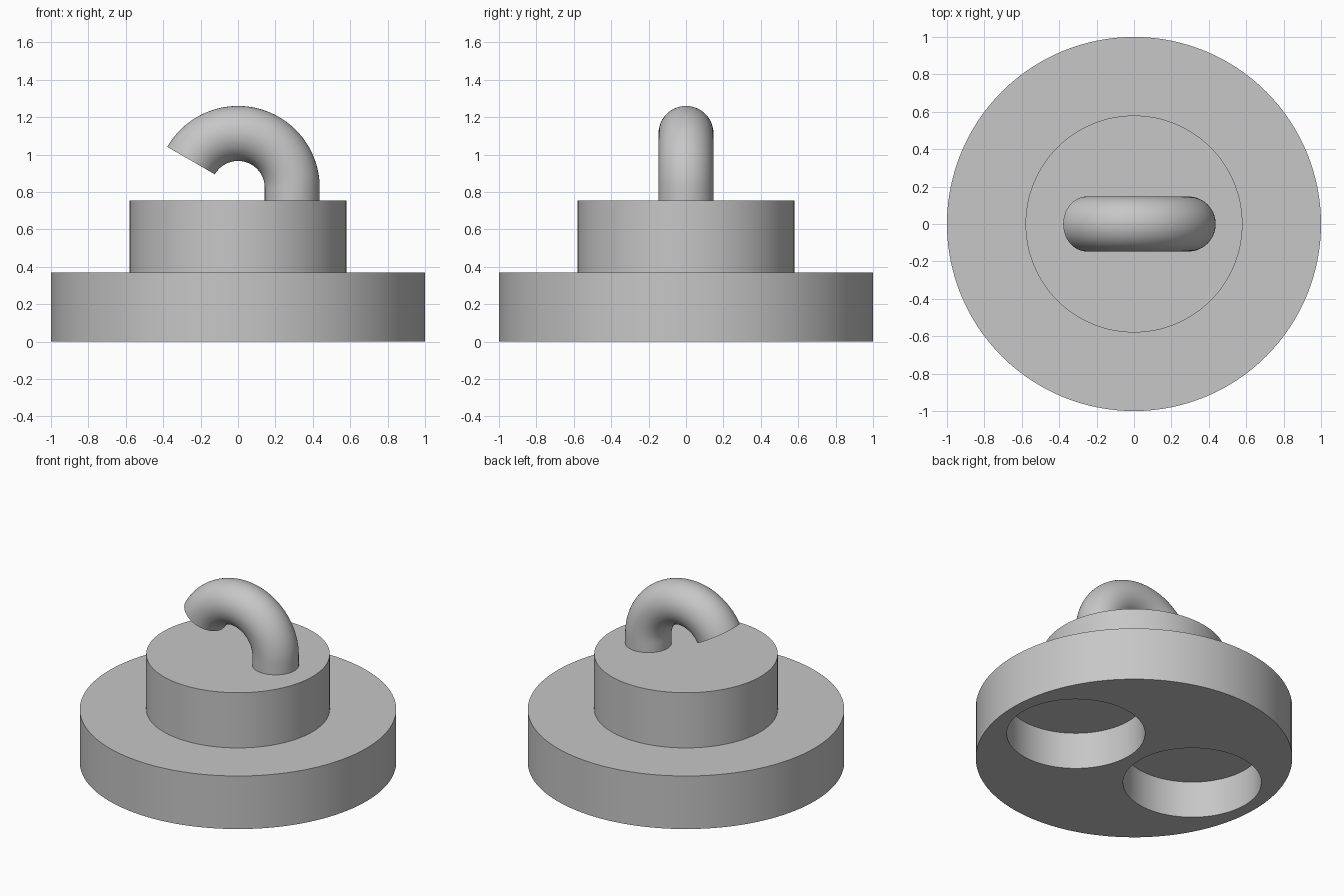
import bpy
import bmesh
from math import cos, sin, pi, radians
from mathutils import Vector, Matrix

default_cube = bpy.data.objects.get("Cube")
if default_cube:
    bpy.data.objects.remove(default_cube, do_unlink=True)

BASE_R, BASE_TOP = 1.0, 0.37
STEP_R, STEP_TOP = 0.58, 0.755
POCKET_R, POCKET_X, POCKET_DEPTH = 0.437, 0.48, 0.256
HOOK_R, TUBE_R, HOOK_Z, HOOK_ARC = 0.29, 0.147, 0.823, 150
SIDES = 128

# Single grey material
grey = bpy.data.materials.new("light_grey")
grey.use_nodes = True
colour = (0.57, 0.57, 0.57, 1)
grey.diffuse_color = colour
grey.node_tree.nodes["Principled BSDF"].inputs["Base Color"].default_value = colour


def finish_mesh(name, bm):
    bmesh.ops.recalc_face_normals(bm, faces=bm.faces)
    mesh = bpy.data.meshes.new(name)
    bm.to_mesh(mesh)
    bm.free()
    obj = bpy.data.objects.new(name, mesh)
    bpy.context.collection.objects.link(obj)
    mesh.materials.append(grey)
    return obj


def select_only(obj):
    bpy.ops.object.select_all(action='DESELECT')
    obj.select_set(True)
    bpy.context.view_layer.objects.active = obj


def smooth(obj):
    select_only(obj)
    bpy.ops.object.shade_smooth_by_angle(angle=radians(30))


def ring_stack(name, rings, cap_start=True):
    """Skin a list of vertex rings and cap the ends."""
    bm = bmesh.new()
    loops = [[bm.verts.new(p) for p in ring] for ring in rings]
    for a, b in zip(loops, loops[1:]):
        n = len(a)
        for i in range(n):
            j = (i + 1) % n
            bm.faces.new((a[i], a[j], b[j], b[i]))
    if cap_start:
        bm.faces.new(loops[0])
    bm.faces.new(loops[-1])
    return finish_mesh(name, bm)


def circle(radius, z, x=0.0, sides=SIDES):
    return [Vector((x + radius * cos(2 * pi * i / sides),
                    radius * sin(2 * pi * i / sides), z)) for i in range(sides)]


# Stepped round body: wide base with a narrower drum on top
body = ring_stack("stepped_base", [circle(BASE_R, 0), circle(BASE_R, BASE_TOP),
                                   circle(STEP_R, BASE_TOP), circle(STEP_R, STEP_TOP)])

# Two round pockets cut into the underside
for side, label in ((-1, "right"), (1, "left")):
    x = side * POCKET_X
    cutter = ring_stack(label + "_pocket_cutter",
                        [circle(POCKET_R, -0.1, x), circle(POCKET_R, POCKET_DEPTH, x)])
    cutter.hide_render = True
    cut = body.modifiers.new(label + "_pocket", 'BOOLEAN')
    cut.operation = 'DIFFERENCE'
    cut.solver = 'EXACT'
    cut.object = cutter
    select_only(body)
    bpy.ops.object.modifier_apply(modifier=cut.name)
    bpy.data.objects.remove(cutter, do_unlink=True)
smooth(body)

# Hook: short straight shank rising into a round arc
rings = [circle(TUBE_R, STEP_TOP, HOOK_R, 64)]
ARC_STEPS = 64
for k in range(ARC_STEPS + 1):
    turn = Matrix.Rotation(-radians(HOOK_ARC) * k / ARC_STEPS, 3, 'Y')
    rings.append([turn @ p + Vector((0, 0, HOOK_Z))
                  for p in circle(TUBE_R, 0, HOOK_R, 64)])
hook = ring_stack("hook", rings, cap_start=False)
smooth(hook)
